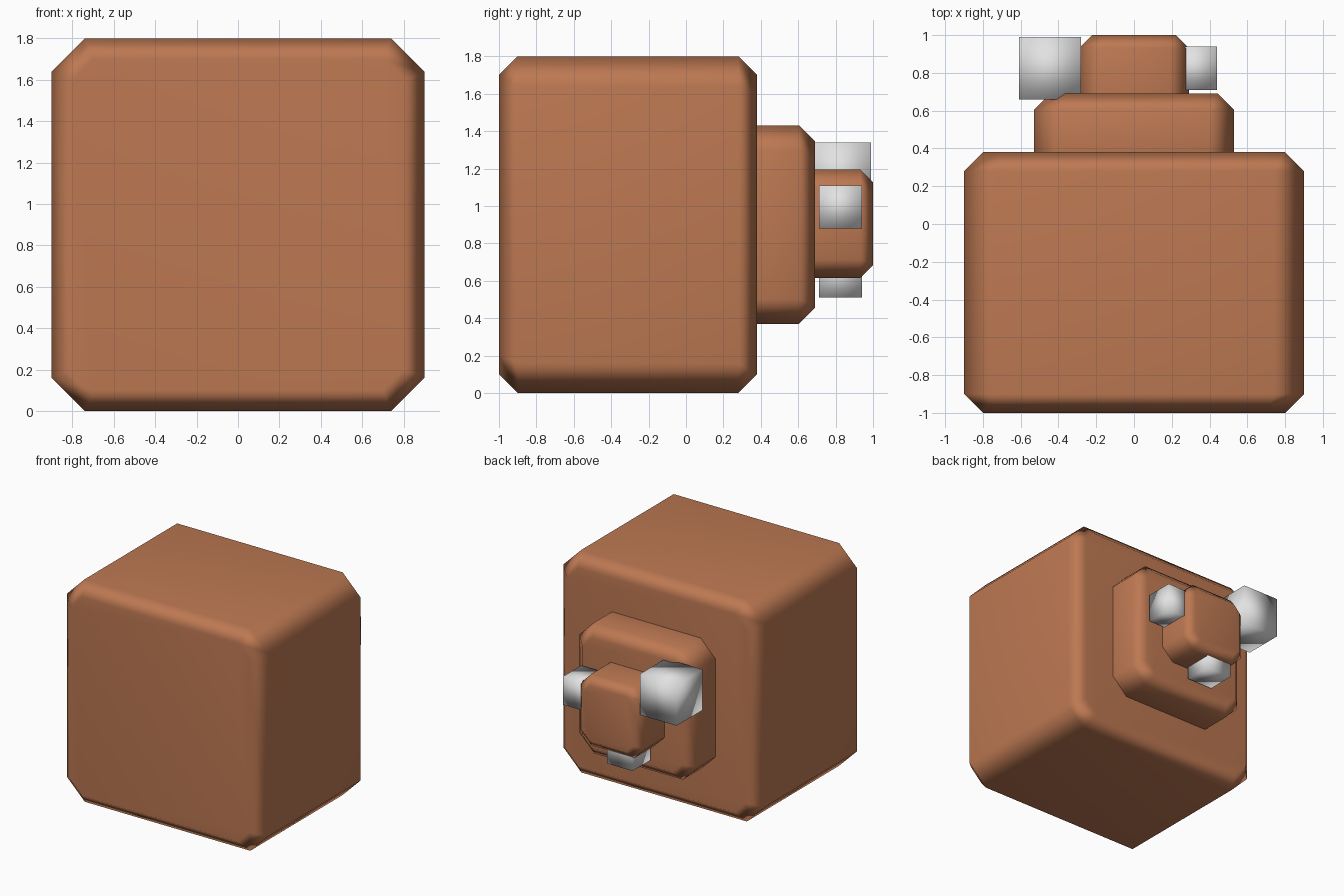
import bpy
import bmesh
from mathutils import Matrix, Vector

cube = bpy.data.objects.get("Cube")
if cube:
    bpy.data.objects.remove(cube, do_unlink=True)


def material(name, rgb):
    mat = bpy.data.materials.new(name)
    mat.use_nodes = True
    mat.diffuse_color = (*rgb, 1)
    mat.node_tree.nodes["Principled BSDF"].inputs["Base Color"].default_value = (*rgb, 1)
    return mat


brown = material("warm_brown", (0.51, 0.19, 0.085))
grey = material("light_grey", (0.76, 0.76, 0.76))


def box(name, low, high, mat, side_cut=0.0, rim_cut=0.0):
    """Box between two corners; optionally chamfer its four depth edges, then both end rims."""
    low, high = Vector(low), Vector(high)
    bm = bmesh.new()
    bmesh.ops.create_cube(bm, size=1, matrix=Matrix.Translation((low + high) / 2)
                          @ Matrix.Diagonal((*(high - low), 1)))

    def is_depth(edge):
        d = edge.verts[0].co - edge.verts[1].co
        return abs(d.y) > 1e-4

    if side_cut:
        bmesh.ops.bevel(bm, geom=[e for e in bm.edges if is_depth(e)],
                        offset=side_cut, segments=1, affect='EDGES')
        bmesh.ops.bevel(bm, geom=[e for e in bm.edges if not is_depth(e)],
                        offset=rim_cut, segments=1, affect='EDGES')
    bmesh.ops.recalc_face_normals(bm, faces=bm.faces)
    for face in bm.faces:
        face.smooth = True
    mesh = bpy.data.meshes.new(name)
    bm.to_mesh(mesh)
    bm.free()
    mesh.materials.append(mat)
    obj = bpy.data.objects.new(name, mesh)
    bpy.context.collection.objects.link(obj)
    if side_cut:
        # Keep the broad faces flat and the chamfers soft
        obj.modifiers.new("soft_chamfers", 'WEIGHTED_NORMAL')
    return obj


# Stepped blocks, from the large body to the small rear end
box("main_body", (-0.9, -1.0, 0.0), (0.9, 0.38, 1.8), brown, 0.16, 0.1)
box("middle_block", (-0.53, 0.2, 0.37), (0.53, 0.69, 1.43), brown, 0.134, 0.085)
box("rear_block", (-0.29, 0.5, 0.615), (0.29, 1.0, 1.195), brown, 0.1, 0.068)


# Cubes stuck to the rear block
def stud(name, centre, size):
    c, h = Vector(centre), Vector((size, size, size)) / 2
    box(name, c - h, c + h, grey)


stud("large_stud", (-0.445, 0.825, 1.175), 0.33)
stud("side_stud", (0.325, 0.825, 0.995), 0.23)
stud("bottom_stud", (-0.065, 0.825, 0.625), 0.23)
